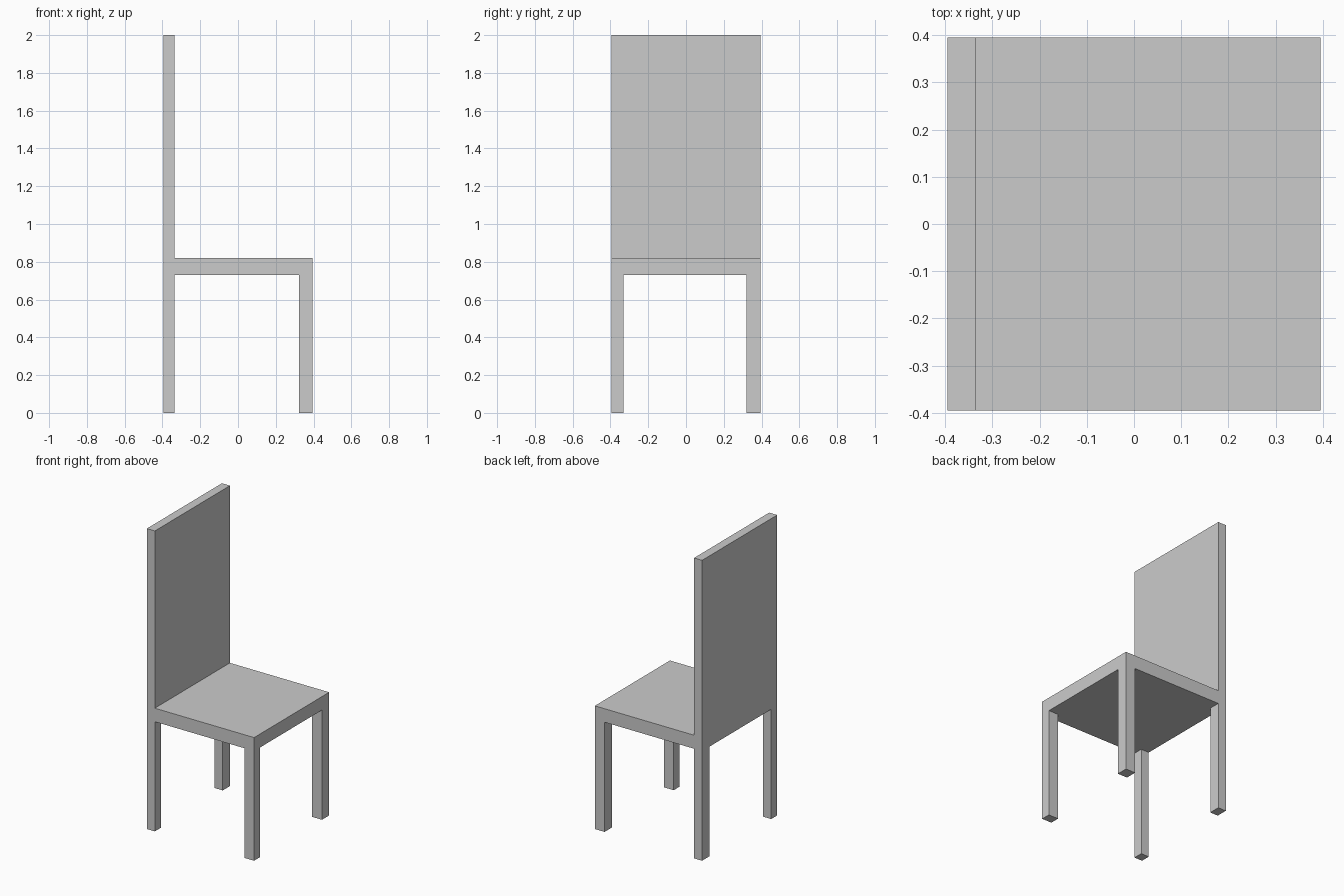
import bpy, bmesh
from mathutils import Vector

if "Cube" in bpy.data.objects:
    bpy.data.objects.remove(bpy.data.objects["Cube"])

# Cut planes of the chair: leg / seat / backrest boundaries
CUTS = ([-0.395, -0.336, 0.323, 0.395],
        [-0.395, -0.332, 0.319, 0.395],
        [0.0, 0.73, 0.82, 2.0])

# Filled blocks of the 3x3x3 layout
legs = {(i, j, 0) for i in (0, 2) for j in (0, 2)}
seat = {(i, j, 1) for i in range(3) for j in range(3)}
backrest = {(0, j, 2) for j in range(3)}
filled = legs | seat | backrest

# One continuous skin: a face wherever a filled block meets empty space
bm = bmesh.new()
for cell in filled:
    for axis in range(3):
        for side in (0, 1):
            neighbour = list(cell)
            neighbour[axis] += 1 if side else -1
            if tuple(neighbour) in filled:
                continue
            u, v = [a for a in range(3) if a != axis]
            corners = []
            for du, dv in ((0, 0), (1, 0), (1, 1), (0, 1)):
                idx = list(cell)
                idx[axis] += side
                idx[u] += du
                idx[v] += dv
                corners.append(bm.verts.new(Vector([CUTS[a][idx[a]] for a in range(3)])))
            bm.faces.new(corners)

bmesh.ops.remove_doubles(bm, verts=bm.verts[:], dist=1e-4)
bmesh.ops.recalc_face_normals(bm, faces=bm.faces[:])
# Merge coplanar faces so every side is one clean flat panel
bmesh.ops.dissolve_limit(bm, angle_limit=0.01, verts=bm.verts[:], edges=bm.edges[:])

mesh = bpy.data.meshes.new("chair")
bm.to_mesh(mesh)
bm.free()
chair = bpy.data.objects.new("chair", mesh)
bpy.context.collection.objects.link(chair)
